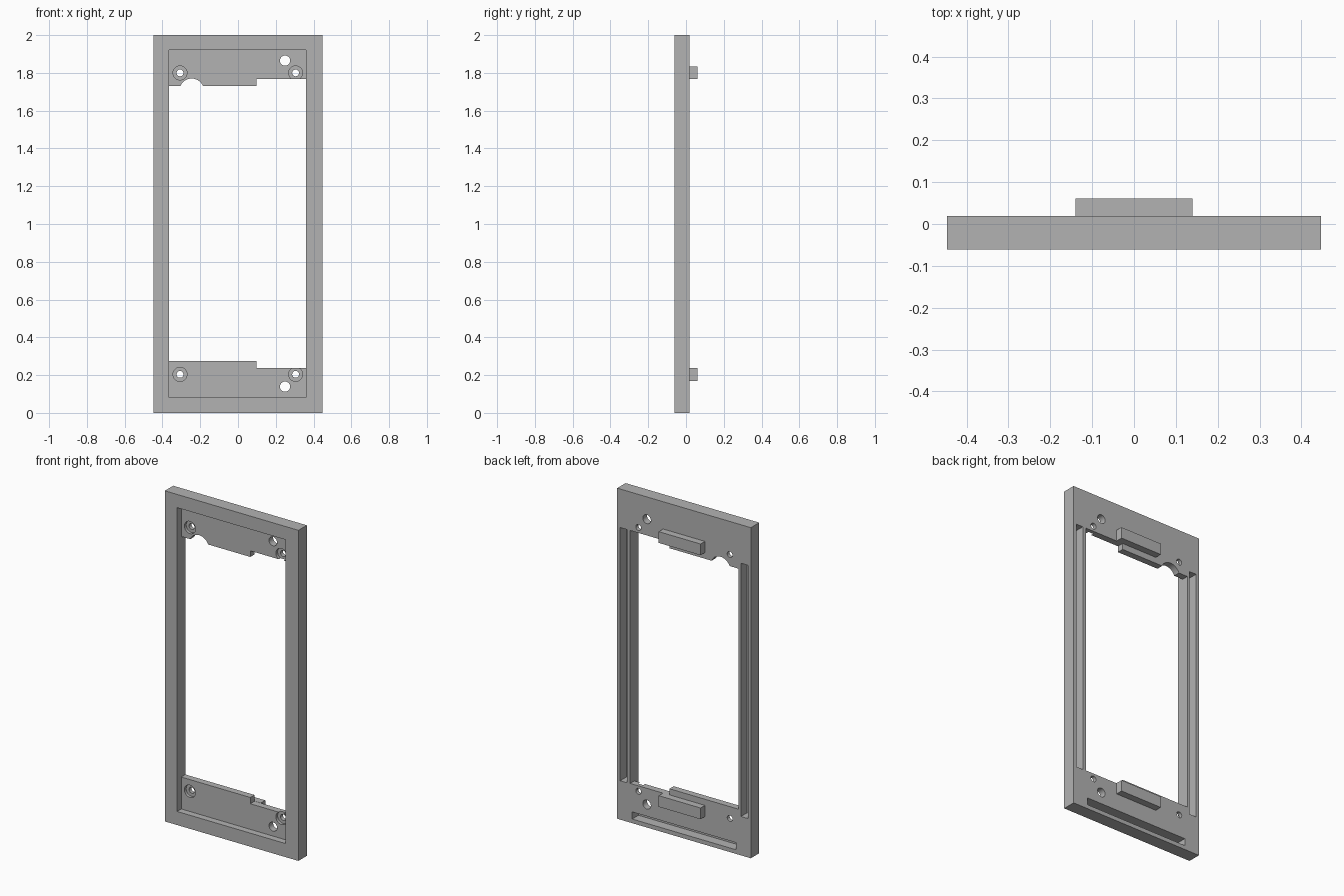
import bpy, bmesh, math

cube = bpy.data.objects.get("Cube")
if cube:
    bpy.data.objects.remove(cube, do_unlink=True)

# One matte grey for everything
grey = bpy.data.materials.new("grey_plastic")
grey.use_nodes = True
grey.diffuse_color = (0.45, 0.45, 0.45, 1)
grey.node_tree.nodes["Principled BSDF"].inputs["Base Color"].default_value = grey.diffuse_color

FRONT, FLOOR, BACK, TAB_BACK = -0.061, -0.021, 0.019, 0.061
WIDE = 0.447
LEFT, RIGHT = -0.365, 0.36
OUT = 0.1


def prism(name, outline, y0, y1):
    """Extrude an (x, z) outline from y0 to y1."""
    bm = bmesh.new()
    face = bm.faces.new([bm.verts.new((x, y0, z)) for x, z in outline])
    new = bmesh.ops.extrude_face_region(bm, geom=[face])["geom"]
    bmesh.ops.translate(bm, vec=(0, y1 - y0, 0),
                        verts=[v for v in new if isinstance(v, bmesh.types.BMVert)])
    bmesh.ops.recalc_face_normals(bm, faces=bm.faces[:])
    mesh = bpy.data.meshes.new(name)
    bm.to_mesh(mesh)
    bm.free()
    mesh.materials.append(grey)
    obj = bpy.data.objects.new(name, mesh)
    bpy.context.collection.objects.link(obj)
    return obj


def rect(x0, x1, z0, z1):
    return [(x0, z0), (x1, z0), (x1, z1), (x0, z1)]


def arc(cx, cz, r, a0, a1, n):
    return [(cx + r * math.cos(a0 + (a1 - a0) * i / n),
             cz + r * math.sin(a0 + (a1 - a0) * i / n)) for i in range(n + 1)]


def circle(cx, cz, r):
    return arc(cx, cz, r, 0, math.tau, 32)[:-1]


def cut(target, outline, y0, y1):
    cutter = prism("cutter", outline, y0, y1)
    cutter.hide_render = True
    mod = target.modifiers.new("cut", "BOOLEAN")
    mod.operation, mod.solver, mod.object = "DIFFERENCE", "EXACT", cutter
    bpy.context.view_layer.objects.active = target
    bpy.ops.object.modifier_apply(modifier=mod.name)
    bpy.data.objects.remove(cutter, do_unlink=True)


# Outer frame with the front recess
frame = prism("frame", rect(-WIDE, WIDE, 0, 2), FRONT, BACK)
cut(frame, rect(LEFT, RIGHT, 0.082, 1.92), FRONT - OUT, FLOOR)

# Stepped through opening, with a rounded notch in the upper mounting plate
half = math.asin(0.06 / 0.065)
notch = arc(-0.245, 1.705, 0.065, math.pi / 2 - half, math.pi / 2 + half, 16)
opening = [(LEFT, 0.275), (0.097, 0.275), (0.097, 0.237), (RIGHT, 0.237),
           (RIGHT, 1.767), (0.097, 1.767), (0.097, 1.73)] + notch + [(LEFT, 1.73)]
cut(frame, opening, FRONT - OUT, BACK + OUT)

# Screw holes with counterbores, and plain holes, at both ends
for side in (-1, 1):
    mid = 1.002
    for x in (-0.307, 0.305):
        z = mid + side * 0.798
        cut(frame, circle(x, z, 0.037), FLOOR - 0.02, FLOOR + 0.017)
        cut(frame, circle(x, z, 0.018), FRONT - OUT, BACK + OUT)
    cut(frame, circle(0.249, mid + side * 0.863, 0.027), FRONT - OUT, BACK + OUT)

# Blind grooves in the back: both sides and the bottom
for x0, x1 in ((-0.427, -0.381), (0.381, 0.427)):
    cut(frame, rect(x0, x1, 0.235, 1.767), BACK - 0.06, BACK + OUT)
cut(frame, rect(-0.347, 0.347, 0.025, 0.068), BACK - 0.06, BACK + OUT)

# Locating tabs on the back
for name, z in (("lower_tab", 0.17), ("upper_tab", 1.767)):
    prism(name, rect(-0.14, 0.14, z, z + 0.068), BACK, TAB_BACK)

# Smooth hole walls, crisp edges elsewhere
bpy.ops.object.select_all(action="DESELECT")
frame.select_set(True)
bpy.context.view_layer.objects.active = frame
bpy.ops.object.shade_smooth_by_angle(angle=math.radians(30))
